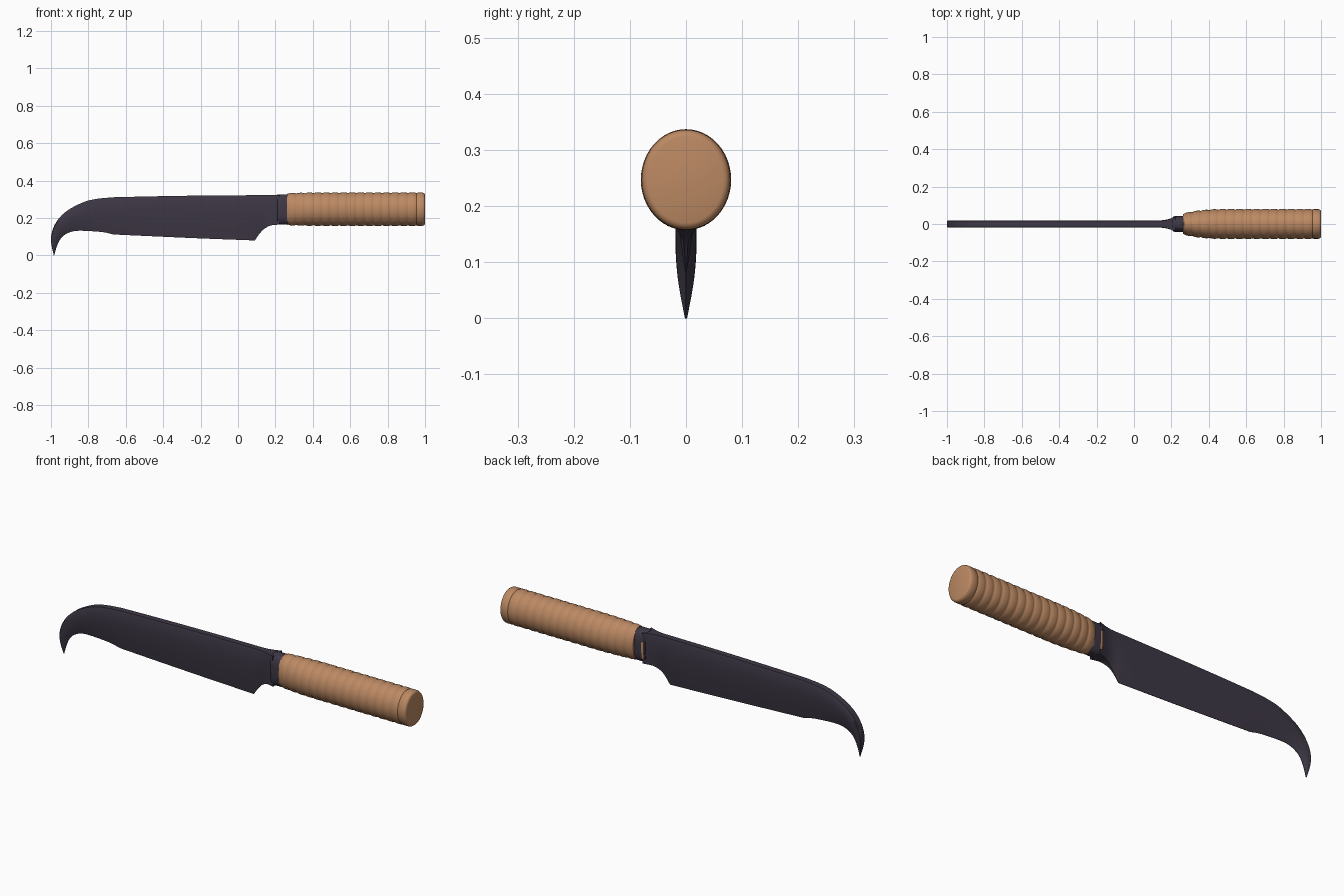
import bpy, bmesh, math
from mathutils import Vector

if "Cube" in bpy.data.objects:
    bpy.data.objects.remove(bpy.data.objects["Cube"])


def material(name, rgb):
    m = bpy.data.materials.new(name)
    m.diffuse_color = (*rgb, 1)
    m.use_nodes = True
    m.node_tree.nodes["Principled BSDF"].inputs["Base Color"].default_value = m.diffuse_color
    return m


steel = material("dark steel", (0.048, 0.039, 0.060))
wood = material("tan wood", (0.50, 0.25, 0.125))


def loft(name, rings, mats, angle=40):
    """Skin a list of equal-length closed rings and cap both ends."""
    bm = bmesh.new()
    vs = [[bm.verts.new(p) for p in r] for r in rings]
    n = len(rings[0])
    for a, b in zip(vs, vs[1:]):
        for i in range(n):
            j = (i + 1) % n
            bm.faces.new((a[i], a[j], b[j], b[i]))
    bm.faces.new(vs[0])
    bm.faces.new(vs[-1][::-1])
    bmesh.ops.recalc_face_normals(bm, faces=bm.faces[:])
    me = bpy.data.meshes.new(name)
    bm.to_mesh(me)
    bm.free()
    ob = bpy.data.objects.new(name, me)
    bpy.context.collection.objects.link(ob)
    for m in mats:
        me.materials.append(m)
    bpy.ops.object.select_all(action='DESELECT')
    ob.select_set(True)
    bpy.context.view_layer.objects.active = ob
    bpy.ops.object.shade_smooth_by_angle(angle=math.radians(angle))
    return ob


def smooth_run(pts, steps):
    """Catmull-Rom interpolation of tuples."""
    p = [Vector(q) for q in pts]
    p = [2 * p[0] - p[1]] + p + [2 * p[-1] - p[-2]]
    out = []
    for a, b, c, d in zip(p, p[1:], p[2:], p[3:]):
        for k in range(steps):
            t = k / steps
            out.append(0.5 * (2 * b + (c - a) * t + (2 * a - 5 * b + 4 * c - d) * t * t
                              + (3 * b - a - 3 * c + d) * t ** 3))
    return out + [p[-2]]


# Blade stations: spine x, spine z, edge x, edge z, half thickness, edge half thickness
heel = [(.222, .322, .222, .165, .038, .034), (.185, .322, .175, .160, .026, .018),
        (.150, .322, .138, .140, .020, .006), (.115, .322, .112, .112, .019, .002),
        (.090, .322, .090, .080, .019, .001)]
belly = [(.090, .322, .090, .080, .019, .001), (-.20, .320, -.20, .091, .019, .001),
         (-.45, .316, -.45, .102, .019, .001), (-.665, .311, -.665, .112, .019, .001)]
hook = [(-.665, .311, -.665, .112, .019, .001), (-.75, .303, -.72, .124, .019, .001),
        (-.82, .287, -.79, .130, .019, .001), (-.90, .248, -.85, .132, .019, .001),
        (-.95, .207, -.89, .127, .019, .001), (-.982, .160, -.925, .111, .019, .001),
        (-.998, .110, -.950, .087, .018, .001), (-.998, .060, -.968, .050, .013, .001),
        (-.985, .000, -.983, .000, .002, .001)]
stations = smooth_run(heel, 4)[:-1] + smooth_run(belly, 3)[:-1] + smooth_run(hook, 4)

blade_rings = []
for sx, sz, ex, ez, w, e in stations:
    half = []
    for t, f in ((0, .8), (.05, 1), (.35, .95), (.65, .7), (1, 0)):
        y = e + (w - e) * f
        half.append((sx + (ex - sx) * t, y, sz + (ez - sz) * t))
    blade_rings.append(half + [(x, -y, z) for x, y, z in reversed(half)])
loft("blade", blade_rings, [steel])


def oval(x, ry, rz, zc, n=48, power=1.0):
    ring = []
    for i in range(n):
        a = 2 * math.pi * i / n
        c, s = math.cos(a), math.sin(a)
        ring.append((x, math.copysign(abs(c) ** power, c) * ry,
                     zc + math.copysign(abs(s) ** power, s) * rz))
    return ring


# Collar between blade and handle, with a wood inlay showing at the back
collar = loft("collar", [oval(x, ry, rz, .246, power=.7) for x, ry, rz in
                         ((.206, .036, .077), (.211, .041, .081), (.224, .042, .081),
                          (.262, .043, .081), (.272, .043, .080))], [steel, wood])
for f in collar.data.polygons:
    c = f.center
    if c.y > .036 and .212 < c.x < .225 and .19 < c.z < .28:
        f.material_index = 1

# Ribbed handle: widens from the collar, then runs straight to a rounded butt
handle_rings = [oval(.262, .04, .078, .247), oval(.263, .052, .084, .247)]
ribs, per = 15, 8
x0, x1 = .266, .955
for k in range(ribs * per + 1):
    x = x0 + (x1 - x0) * k / (ribs * per)
    t = min(1, (x - x0) / .24)
    grow = 1 - (1 - t) ** 2.5
    dip = .0045 * (1 - abs(math.sin(math.pi * k / per)) ** .6)
    handle_rings.append(oval(x, .058 + .0225 * grow - dip, .086 + .004 * grow - dip, .247))
for x, d in ((.960, .001), (.985, .001), (.993, .003), (.998, .007), (1.0, .013)):
    handle_rings.append(oval(x, .080 - d, .090 - d, .247))
loft("handle", handle_rings, [wood], 50)
